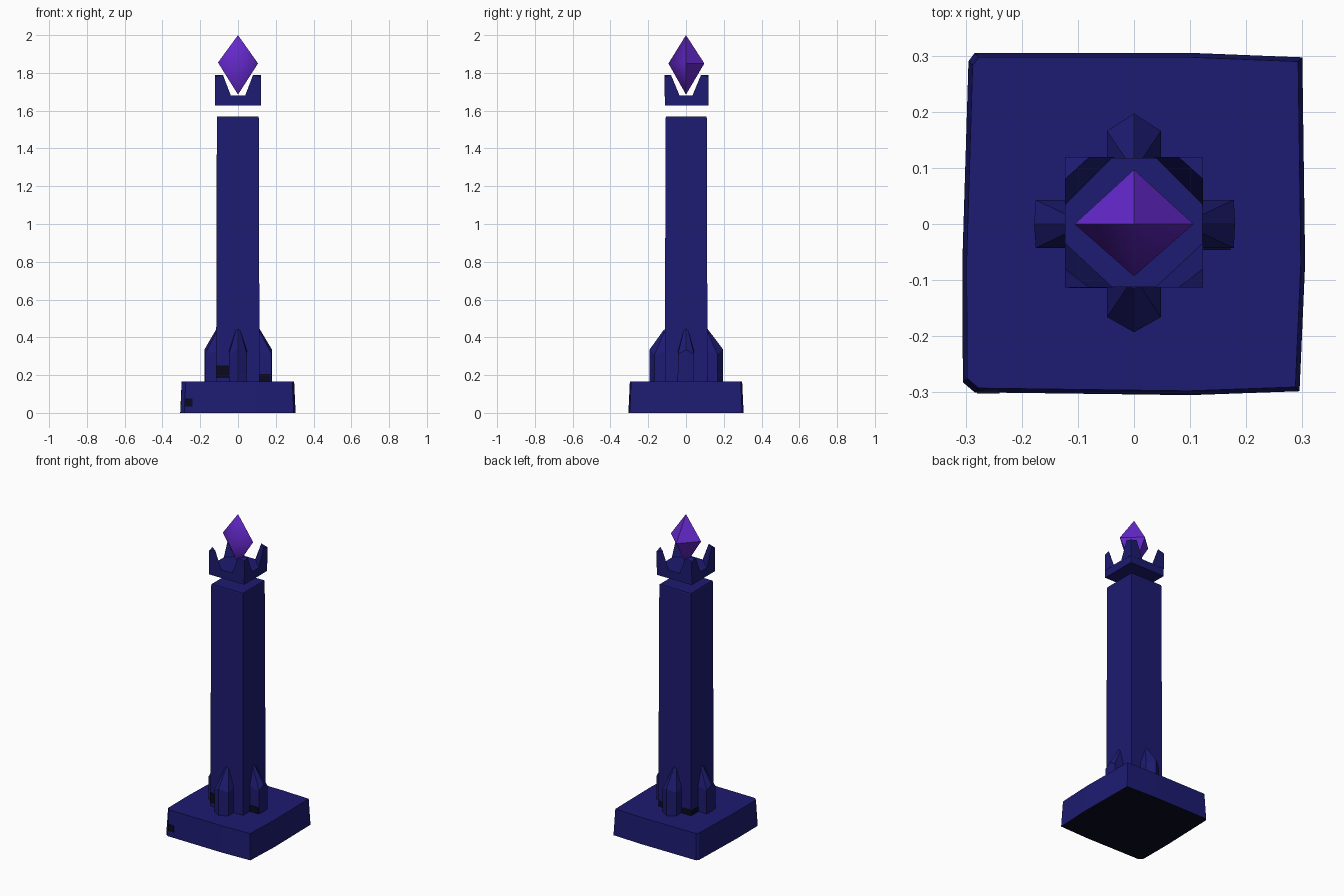
import bpy, bmesh
from math import pi
from mathutils import Matrix

cube = bpy.data.objects.get("Cube")
if cube:
    bpy.data.objects.remove(cube, do_unlink=True)


def material(name, rgb):
    m = bpy.data.materials.new(name)
    m.use_nodes = True
    m.diffuse_color = (*rgb, 1)
    bsdf = m.node_tree.nodes["Principled BSDF"]
    bsdf.inputs["Base Color"].default_value = (*rgb, 1)
    bsdf.inputs["Roughness"].default_value = 0.8
    return m


NAVY = material("navy stone", (0.0125, 0.011, 0.165))
PURPLE = material("purple crystal", (0.13, 0.022, 0.6))
GRIME = material("black grime", (0.003, 0.003, 0.014))


def finish(name, bm, mats):
    bmesh.ops.recalc_face_normals(bm, faces=bm.faces)
    mesh = bpy.data.meshes.new(name)
    bm.to_mesh(mesh)
    bm.free()
    for mat in mats:
        mesh.materials.append(mat)
    ob = bpy.data.objects.new(name, mesh)
    bpy.context.collection.objects.link(ob)
    return ob


def loft(name, rings, mats=(NAVY,), turn=0):
    """Skin a stack of rings and cap both ends; the last material goes underneath."""
    bm = bmesh.new()
    loops = [[bm.verts.new(p) for p in ring] for ring in rings]
    for a, b in zip(loops, loops[1:]):
        for i in range(len(a)):
            j = (i + 1) % len(a)
            bm.faces.new((a[i], a[j], b[j], b[i]))
    bm.faces.new(loops[0][::-1]).material_index = len(mats) - 1
    bm.faces.new(loops[-1])
    bm.transform(Matrix.Rotation(turn, 4, "Z"))
    return finish(name, bm, mats)


def ring(outline, z, s=1):
    return [(x * s, y * s, z) for x, y in outline]


def rect(x0, x1, y0, y1):
    return [(x0, y0), (x1, y0), (x1, y1), (x0, y1)]


# Rough-hewn plinth, slightly tapered, with a black underside
plinth = [(-0.284, -0.3), (0.1, -0.305), (0.295, -0.298), (0.305, -0.07),
          (0.3, 0.297), (0.1, 0.305), (-0.284, 0.305), (-0.295, 0.29),
          (-0.306, -0.07), (-0.305, -0.282)]
loft("plinth", [ring(plinth, 0), ring(plinth, 0.165, 0.975)], (NAVY, GRIME))

# Tall square shaft with a worn top edge
shaft = rect(-0.116, 0.114, -0.112, 0.114)
loft("shaft", [ring(shaft, 0.16), ring(shaft, 1.56, 0.965), ring(shaft, 1.568, 0.95)])


# Buttresses with sloping caps around the foot of the shaft
def buttress(name, turn, reach, shoulder, w):
    plan = [(-w, -0.1), (-w, -shoulder), (0, -reach), (w, -shoulder), (w, -0.1)]
    cap = [(-w, -0.1, 0.33), (-w, -shoulder, 0.31), (0, -reach, 0.335),
           (w, -shoulder, 0.31), (w, -0.1, 0.33)]
    peak = [(-0.012, -0.1, 0.44), (-0.012, -0.112, 0.435), (0, -0.114, 0.445),
            (0.012, -0.112, 0.435), (0.012, -0.1, 0.44)]
    loft(name, [ring(plan, 0.16), cap, peak], turn=turn)


buttress("front_buttress", 0, 0.193, 0.166, 0.048)
buttress("back_buttress", pi, 0.197, 0.166, 0.048)
buttress("left_buttress", pi / 2, 0.18, 0.178, 0.043)
buttress("right_buttress", -pi / 2, 0.178, 0.175, 0.043)

# Grime patches: thin plates on the foot of the shaft, a buttress and the plinth
for name, area, z0, z1 in (
        ("front_grime", rect(-0.115, -0.048, -0.114, -0.108), 0.185, 0.25),
        ("back_left_grime", rect(0.05, 0.112, 0.109, 0.116), 0.163, 0.2),
        ("back_right_grime", rect(-0.115, -0.05, 0.109, 0.116), 0.163, 0.2),
        ("right_grime", rect(-0.118, -0.111, 0.045, 0.113), 0.163, 0.195),
        ("buttress_grime", rect(0.112, 0.172, -0.046, -0.04), 0.163, 0.205),
        ("plinth_grime", rect(-0.28, -0.24, -0.302, -0.294), 0.035, 0.075)):
    loft(name, [ring(area, z0), ring(area, z1)], (GRIME,))

# Floating crown: square tray with four corner prongs
tray = rect(-0.123, 0.122, -0.112, 0.118)
loft("crown_tray", [ring(tray, 1.628), ring(tray, 1.68)])
for name, sx, sy in (("front_left", 1, -1), ("front_right", -1, -1),
                     ("back_left", 1, 1), ("back_right", -1, 1)):
    cy = 0.119 if sy > 0 else 0.113
    low = [(0.123, cy), (0.036, cy), (0.123, 0.032)]
    high = [(0.123, cy), (0.08, cy), (0.123, 0.08)]
    base = [(x * sx, y * sy, 1.675) for x, y in low]
    tip = [(x * sx, y * sy, z) for (x, y), z in zip(high, (1.778, 1.79, 1.79))]
    loft(name + "_prong", [base, tip])

# Hovering octahedral crystal, its front half shaded smooth
bm = bmesh.new()
belt = [bm.verts.new(p) for p in ((0.106, 0, 1.85), (0, 0.097, 1.85),
                                  (-0.106, 0, 1.855), (0, -0.093, 1.85))]
for tip in (bm.verts.new((0, 0, 2)), bm.verts.new((0, 0, 1.685))):
    for i in range(4):
        bm.faces.new((belt[i], belt[(i + 1) % 4], tip))
front = belt[3]
for face in bm.faces:
    face.smooth = front in face.verts
for edge in bm.edges:
    edge.smooth = front in edge.verts
finish("crystal", bm, (PURPLE,))
